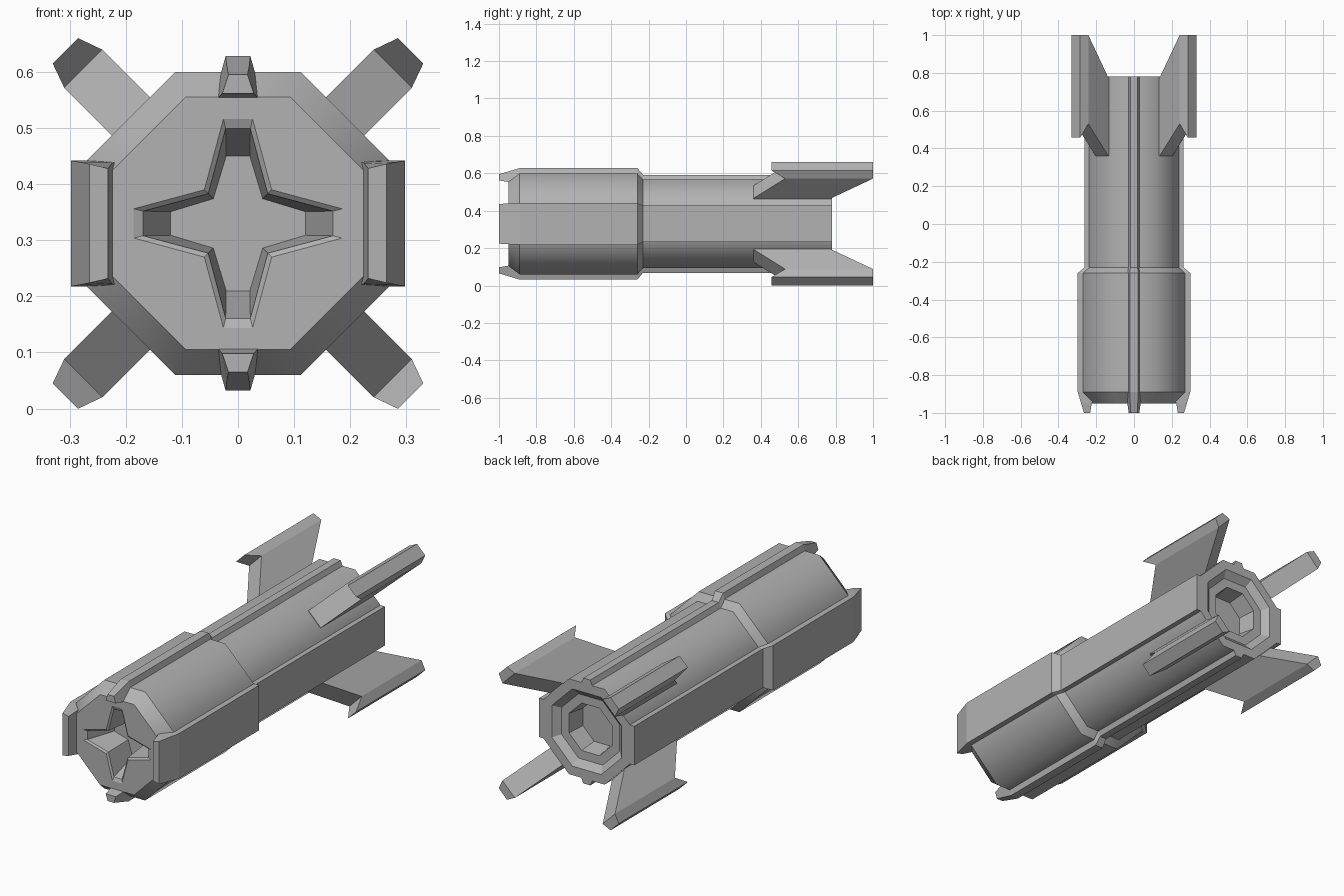
import bpy, bmesh, math

if "Cube" in bpy.data.objects:
    bpy.data.objects.remove(bpy.data.objects["Cube"])

CZ = 0.33  # height of the long axis

# Dark grey finish
GREY = bpy.data.materials.new("dark_grey")
GREY.diffuse_color = (0.45, 0.45, 0.45, 1)
GREY.use_nodes = True
GREY.node_tree.nodes["Principled BSDF"].inputs["Base Color"].default_value = GREY.diffuse_color


def pt(y, r, s, a):
    """Point at radius r and sideways offset s, turned by angle a around the long axis."""
    return (r * math.cos(a) - s * math.sin(a), y, CZ + r * math.sin(a) + s * math.cos(a))


def finish(bm, name):
    bmesh.ops.recalc_face_normals(bm, faces=bm.faces)
    me = bpy.data.meshes.new(name)
    bm.to_mesh(me)
    bm.free()
    me.materials.append(GREY)
    bpy.context.collection.objects.link(bpy.data.objects.new(name, me))


def skin(bm, rings):
    """Join successive rings of points with quads; returns rings of verts and the quad rows."""
    vr = [[bm.verts.new(p) for p in ring] for ring in rings]
    rows = []
    for A, B in zip(vr, vr[1:]):
        n = len(A)
        rows.append([bm.faces.new((A[i], A[(i + 1) % n], B[(i + 1) % n], B[i])) for i in range(n)])
    return vr, rows


def ring_edges(bm, ring):
    return [bm.edges.get((ring[i], ring[(i + 1) % len(ring)])) for i in range(len(ring))]


def octagon(y, apothem):
    r = apothem / math.cos(math.pi / 8)
    return [pt(y, r, 0, math.pi / 8 + k * math.pi / 4) for k in range(8)]


def star(y, tip, half, notch):
    out = []
    for k in range(4):
        a = k * math.pi / 2
        out += [pt(y, tip, -half, a), pt(y, tip, half, a), pt(y, notch, notch, a)]
    return out


# Main body: octagonal shell with stepped recess at the back
bm = bmesh.new()
body, rows = skin(bm, [octagon(*p) for p in (
    (-0.95, 0.225), (-0.89, 0.27), (-0.26, 0.27), (-0.23, 0.237), (0.78, 0.237),
    (0.78, 0.192), (0.75, 0.16), (0.75, 0.118), (0.66, 0.105))])
bm.faces.new(body[-1])
# Star-shaped recess in the nose
nose, _ = skin(bm, [star(-0.95, 0.186, 0.026, 0.06), star(-0.943, 0.169, 0.022, 0.053),
                    star(-0.80, 0.12, 0.021, 0.044)])
bm.faces.new(nose[-1])
bmesh.ops.triangle_fill(bm, use_beauty=True, edges=ring_edges(bm, body[0]) + ring_edges(bm, nose[0]))
# Round shading across the outer shell, crisp edges around it
for row in rows[:4]:
    for f in row:
        f.smooth = True
for ring in body[:5]:
    for e in ring_edges(bm, ring):
        e.smooth = False
finish(bm, "main_body")


def rail(name, angle, sections):
    """Long raised strip from (y, inner r, outer r, inner half width, outer half width)."""
    bm = bmesh.new()
    vr, _ = skin(bm, [[pt(y, ri, -hi, angle), pt(y, ro, -ho, angle),
                       pt(y, ro, ho, angle), pt(y, ri, hi, angle)]
                      for y, ri, ro, hi, ho in sections])
    bm.faces.new(vr[0])
    bm.faces.new(vr[-1])
    finish(bm, name)


# Wide side panels and narrow ribs
PANEL = [(-1, 0.232, 0.265, 0.098, 0.106), (-0.95, 0.224, 0.28, 0.108, 0.109),
         (-0.89, 0.2, 0.298, 0.112, 0.112), (-0.26, 0.2, 0.298, 0.112, 0.112),
         (-0.23, 0.2, 0.262, 0.097, 0.097), (0.78, 0.2, 0.262, 0.097, 0.097)]
RIB = [(-1, 0.232, 0.265, 0.028, 0.017), (-0.95, 0.224, 0.28, 0.035, 0.02),
       (-0.89, 0.2, 0.298, 0.05, 0.022), (-0.26, 0.2, 0.298, 0.05, 0.022),
       (-0.23, 0.2, 0.262, 0.045, 0.019), (0.78, 0.2, 0.262, 0.045, 0.019)]
rail("side_panel_right", 0, PANEL)
rail("side_panel_left", math.pi, PANEL)
rail("top_rib", math.pi / 2, RIB)
rail("bottom_rib", -math.pi / 2, RIB)

# Four diagonal tail fins with an undercut tip: (y, r, half thickness)
FIN = [(0.36, 0.2, 0.048), (0.36, 0.24, 0.048), (0.53, 0.39, 0.048),
       (0.457, 0.435, 0.032), (1, 0.435, 0.032), (1, 0.39, 0.048), (0.775, 0.24, 0.048),
       (0.775, 0.2, 0.048)]
for k in range(4):
    a = math.pi / 4 + k * math.pi / 2
    bm = bmesh.new()
    sides, _ = skin(bm, [[pt(y, r, s * t, a) for y, r, t in FIN] for s in (-1, 1)])
    for v in sides:
        bm.faces.new(v[:3] + v[5:])
        bm.faces.new(v[2:6])
    finish(bm, f"tail_fin_{k + 1}")
